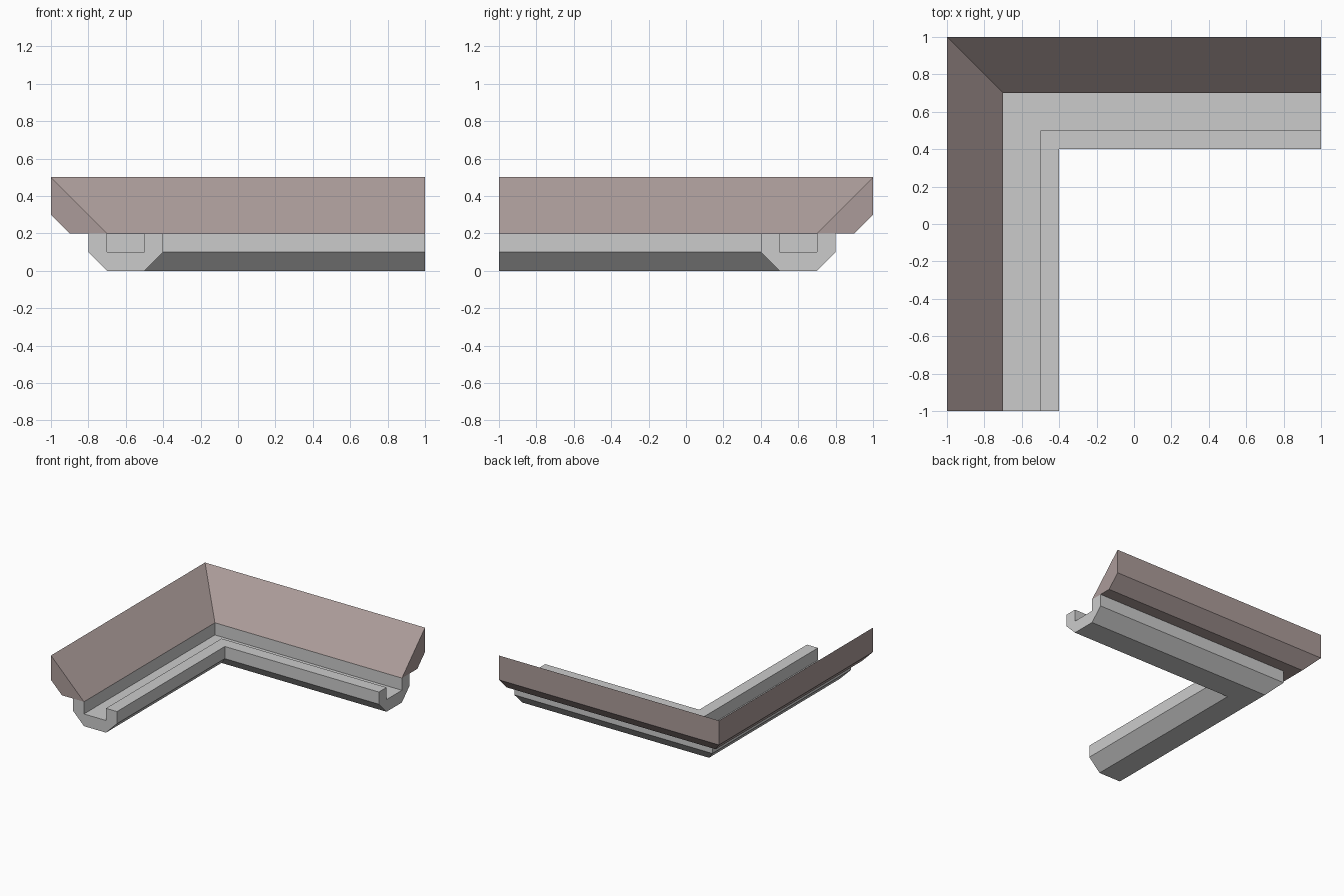
import bpy, bmesh

if "Cube" in bpy.data.objects:
    bpy.data.objects.remove(bpy.data.objects["Cube"])


def mitred_sweep(name, profile, color=None):
    """Sweep a (outward distance, height) profile round the L-shaped corner."""
    bm = bmesh.new()
    rings = [
        [bm.verts.new((-d, -1, z)) for d, z in profile],   # front end
        [bm.verts.new((-d, d, z)) for d, z in profile],    # mitred corner
        [bm.verts.new((1, d, z)) for d, z in profile],     # right end
    ]
    n = len(profile)
    for a, b in zip(rings, rings[1:]):
        for i in range(n):
            j = (i + 1) % n
            bm.faces.new((a[i], a[j], b[j], b[i]))
    bm.faces.new(rings[0][::-1])
    bm.faces.new(rings[-1])
    bmesh.ops.recalc_face_normals(bm, faces=bm.faces)
    mesh = bpy.data.meshes.new(name)
    bm.to_mesh(mesh)
    bm.free()
    obj = bpy.data.objects.new(name, mesh)
    bpy.context.collection.objects.link(obj)
    if color:
        mat = bpy.data.materials.new(name + "_material")
        mat.diffuse_color = color
        mat.use_nodes = True
        mat.node_tree.nodes["Principled BSDF"].inputs["Base Color"].default_value = mat.diffuse_color
        mesh.materials.append(mat)
    return obj


# Sloping roof edge with a chamfered outer underside
mitred_sweep("roof_edge",
             [(1, .5), (1, .3), (.9, .2), (.7, .2)],
             (.41, .33, .32, 1))

# Grey gutter: chamfered base with an open square channel
mitred_sweep("gutter",
             [(.8, .2), (.8, .1), (.7, 0), (.5, 0), (.4, .1),
              (.4, .2), (.5, .2), (.5, .1), (.7, .1), (.7, .2)])
